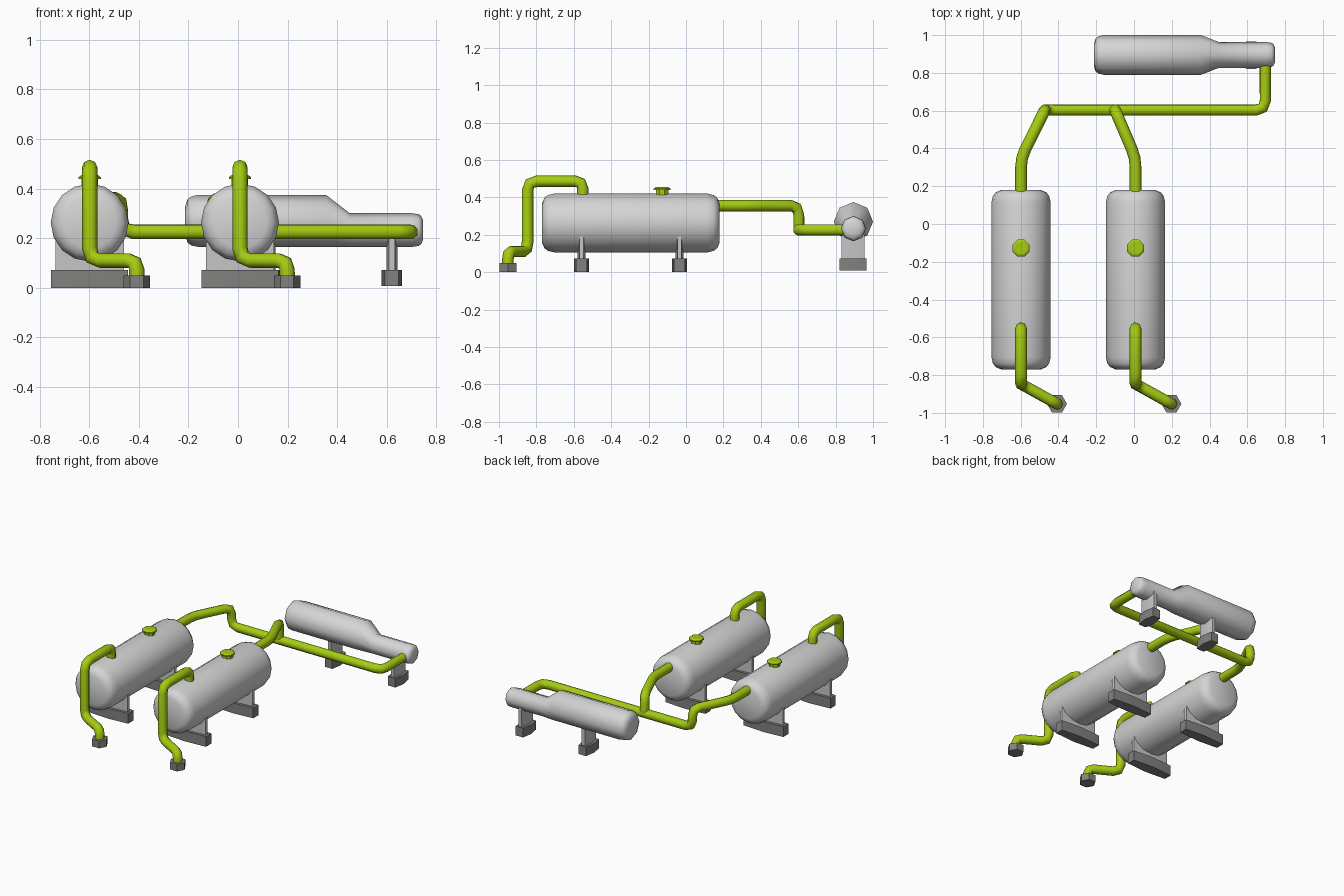
import bpy, bmesh, math
from mathutils import Vector

if "Cube" in bpy.data.objects:
    bpy.data.objects.remove(bpy.data.objects["Cube"])


def material(name, rgb):
    m = bpy.data.materials.new(name)
    m.diffuse_color = (*rgb, 1)
    m.use_nodes = True
    m.node_tree.nodes["Principled BSDF"].inputs["Base Color"].default_value = m.diffuse_color
    return m


SHELL = material("light grey steel", (0.66, 0.67, 0.66))
WEB = material("support grey", (0.56, 0.56, 0.56))
BASE = material("dark grey footing", (0.22, 0.22, 0.215))
GREEN = material("lime pipe", (0.38, 0.60, 0.006))


def loft(name, rings, mat, angle=50):
    """Skin a list of equal-length rings of points and cap both ends."""
    bm = bmesh.new()
    vr = [[bm.verts.new(p) for p in r] for r in rings]
    n = len(vr[0])
    for a, b in zip(vr, vr[1:]):
        for i in range(n):
            j = (i + 1) % n
            bm.faces.new((a[i], a[j], b[j], b[i]))
    bm.faces.new(vr[0][::-1])
    bm.faces.new(vr[-1])
    bmesh.ops.recalc_face_normals(bm, faces=bm.faces)
    me = bpy.data.meshes.new(name)
    bm.to_mesh(me)
    bm.free()
    me.materials.append(mat)
    me.polygons.foreach_set("use_smooth", [True] * len(me.polygons))
    me.set_sharp_from_angle(angle=math.radians(angle))
    ob = bpy.data.objects.new(name, me)
    bpy.context.collection.objects.link(ob)
    return ob


def ring(c, u, v, r, n, phase=0.0):
    c, u, v = Vector(c), Vector(u), Vector(v)
    return [c + r * (math.cos(t) * u + math.sin(t) * v)
            for t in (phase + 2 * math.pi * i / n for i in range(n))]


def pipe(name, pts, r=0.031, fillet=0.05, n=8):
    """Round tube along a polyline with rounded elbows."""
    pts = [Vector(p) for p in pts]
    path = [pts[0]]
    for a, b, c in zip(pts, pts[1:], pts[2:]):
        f = min(fillet, 0.48 * (a - b).length, 0.48 * (c - b).length)
        p, q = b + (a - b).normalized() * f, b + (c - b).normalized() * f
        path += [p, p * 0.25 + b * 0.5 + q * 0.25, q]
    path.append(pts[-1])
    segs = [(b - a).normalized() for a, b in zip(path, path[1:])]
    tans = [segs[0]] + [(a + b).normalized() for a, b in zip(segs, segs[1:])] + [segs[-1]]
    u = tans[0].orthogonal().normalized()
    rings = []
    for i, (p, t) in enumerate(zip(path, tans)):
        if i:
            u = tans[i - 1].rotation_difference(t) @ u
        u = (u - t * u.dot(t)).normalized()
        rings.append(ring(p, u, t.cross(u), r, n))
    return loft(name, rings, GREEN)


def support_block(name, c, length, mid, end, z0, z1, mat, along_x=True):
    """Prism whose plan is widest at the middle and narrower at both ends."""
    h = length / 2
    plan = [(-h, -end), (0, -mid), (h, -end), (h, end), (0, mid), (-h, end)]
    if not along_x:
        plan = [(y, x) for x, y in plan]
    loft(name, [[(c[0] + x, c[1] + y, z) for x, y in plan] for z in (z0, z1)], mat, 30)


# two horizontal tanks with saddles, vents and inlet pipes
for side, x in (("left", -0.598), ("right", 0.008)):
    prof = [(-0.77, 0.105), (-0.757, 0.135), (-0.738, 0.149), (-0.705, 0.157),
            (0.115, 0.157), (0.148, 0.149), (0.167, 0.135), (0.18, 0.105)]
    loft(side + "_tank", [ring((x, y, 0.263), (1, 0, 0), (0, 0, 1), r, 16) for y, r in prof], SHELL)

    for pos, y in (("front", -0.558), ("back", -0.035)):
        support_block(f"{side}_{pos}_saddle_base", (x, y), 0.31, 0.04, 0.029, 0, 0.072, BASE)
        support_block(f"{side}_{pos}_saddle_web", (x, y), 0.275, 0.021, 0.011, 0.072, 0.19, WEB)

    vent = [(0.40, 0.036), (0.438, 0.036), (0.438, 0.049), (0.446, 0.049), (0.455, 0.036)]
    loft(side + "_vent_cap", [ring((x, -0.128, z), (1, 0, 0), (0, 1, 0), r, 8, math.pi / 8)
                              for z, r in vent], GREEN, 35)

    fx, fy = x + 0.19, -0.952
    pipe(side + "_inlet_pipe", [(fx, fy, 0.03), (fx, fy, 0.11), (x, -0.847, 0.11),
                                (x, -0.847, 0.486), (x, -0.552, 0.486), (x, -0.552, 0.40)])
    loft(side + "_inlet_foot", [ring((fx, fy, z), (1, 0, 0), (0, 1, 0), 0.053, 6)
                                for z in (0, 0.05)], BASE, 30)

# outlet pipes joining a common manifold that feeds the separator
Z, M, Y = 0.356, 0.226, 0.603
pipe("manifold_pipe", [(-0.598, 0.15, Z), (-0.598, 0.35, Z), (-0.472, Y, Z), (-0.472, Y, M),
                       (0.695, Y, M), (0.695, 0.87, M)])
pipe("branch_outlet_pipe", [(0.008, 0.15, Z), (0.008, 0.35, Z), (-0.10, Y, Z), (-0.10, Y, M - 0.01)])

# separator vessel, wide and narrow halves flush along the bottom
sep = [(-0.213, 0.06), (-0.203, 0.088), (-0.188, 0.099), (-0.16, 0.105), (0.355, 0.105),
       (0.45, 0.068), (0.70, 0.068), (0.728, 0.064), (0.738, 0.057), (0.746, 0.040)]
loft("separator_vessel", [ring((x, 0.895, 0.27 if x < 0.4 else 0.233), (0, 1, 0), (0, 0, 1), r, 8)
                          for x, r in sep], SHELL)
for pos, x in (("inner", 0.13), ("outer", 0.62)):
    support_block(pos + "_separator_base", (x, 0.893), 0.145, 0.041, 0.028, 0.008, 0.072, BASE, False)
    support_block(pos + "_separator_web", (x, 0.893), 0.125, 0.022, 0.012, 0.072, 0.205, WEB, False)
